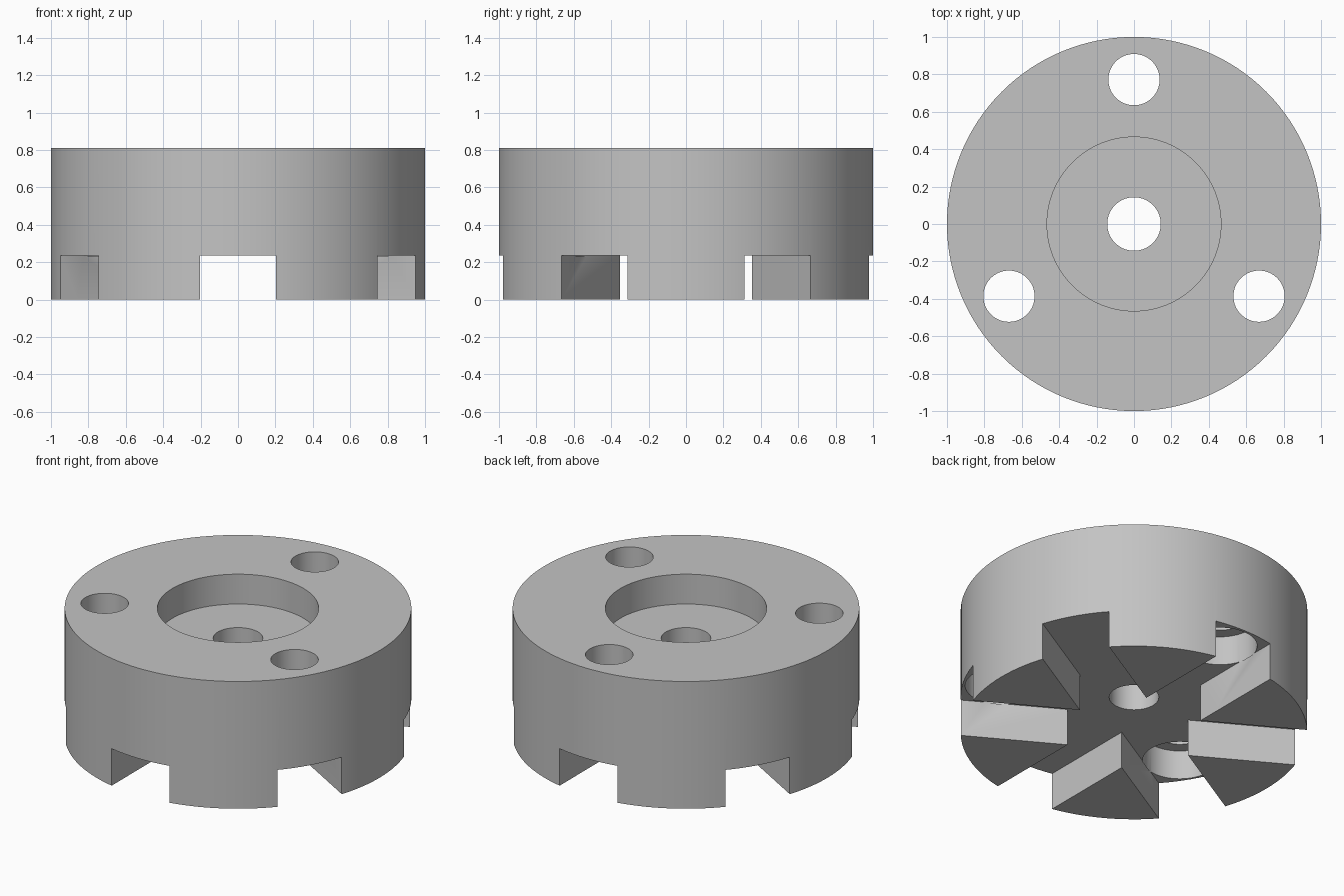
import bpy
import bmesh
from math import radians, sin, cos, pi
from mathutils import Matrix, Vector

default = bpy.data.objects.get("Cube")
if default:
    bpy.data.objects.remove(default, do_unlink=True)

HEIGHT, SLOT_TOP, SLOT_HALF = 0.81, 0.235, 0.204
RECESS_FLOOR, POCKET_TOP = 0.62, 0.42
HOLE_RING = 0.772

steel = bpy.data.materials.new("plain_grey")
steel.use_nodes = True
grey = (0.55, 0.55, 0.55, 1)
steel.diffuse_color = grey
steel.node_tree.nodes["Principled BSDF"].inputs["Base Color"].default_value = grey


def make_object(name, bm):
    bmesh.ops.recalc_face_normals(bm, faces=bm.faces)
    mesh = bpy.data.meshes.new(name)
    bm.to_mesh(mesh)
    bm.free()
    mesh.materials.append(steel)
    obj = bpy.data.objects.new(name, mesh)
    bpy.context.collection.objects.link(obj)
    return obj


def add_cylinder(bm, radius, low, high, centre=(0, 0), segments=64):
    place = Matrix.Translation((centre[0], centre[1], (low + high) / 2))
    bmesh.ops.create_cone(bm, cap_ends=True, segments=segments, radius1=radius,
                          radius2=radius, depth=high - low, matrix=place)


def cylinders(name, radius, low, high, centres):
    bm = bmesh.new()
    for centre in centres:
        add_cylinder(bm, radius, low, high, centre)
    return make_object(name, bm)


def cut(target, cutter):
    cutter.hide_render = True
    mod = target.modifiers.new(cutter.name, 'BOOLEAN')
    mod.operation = 'DIFFERENCE'
    mod.solver = 'EXACT'
    mod.object = cutter
    bpy.context.view_layer.objects.active = target
    bpy.ops.object.modifier_apply(modifier=mod.name)
    bpy.data.objects.remove(cutter, do_unlink=True)


# Round body with a stepped centre bore, lathed from its half section
profile = [(0.143, 0), (1, 0), (1, HEIGHT), (0.465, HEIGHT),
           (0.465, RECESS_FLOOR), (0.143, RECESS_FLOOR)]
bm = bmesh.new()
STEPS = 128
rings = [[bm.verts.new((r * cos(2 * pi * i / STEPS), r * sin(2 * pi * i / STEPS), z))
          for r, z in profile] for i in range(STEPS)]
for i in range(STEPS):
    a, b = rings[i], rings[(i + 1) % STEPS]
    for j in range(len(profile)):
        k = (j + 1) % len(profile)
        bm.faces.new((a[j], b[j], b[k], a[k]))
body = make_object("coupling_body", bm)

# Six radial slots as one star-shaped prism, leaving six wedge teeth
bm = bmesh.new()
outline = []
for k in range(6):
    inner = radians(60 * k)
    apex = SLOT_HALF / sin(radians(30))
    outline.append(bm.verts.new((apex * cos(inner), apex * sin(inner), -0.1)))
    turn = Matrix.Rotation(radians(60 * k + 30), 3, 'Z')
    for side in (-SLOT_HALF, SLOT_HALF):
        outline.append(bm.verts.new(turn @ Vector((1.2, side, -0.1))))
base = bm.faces.new(outline)
top = bmesh.ops.extrude_face_region(bm, geom=[base])
top_verts = [v for v in top["geom"] if isinstance(v, bmesh.types.BMVert)]
bmesh.ops.translate(bm, verts=top_verts, vec=(0, 0, SLOT_TOP + 0.1))
cut(body, make_object("slot_cutter", bm))

# Three bolt holes with wider pockets opening into the slots
centres = [(HOLE_RING * cos(radians(a)), HOLE_RING * sin(radians(a)))
           for a in (90, 210, 330)]
cut(body, cylinders("pocket_cutter", 0.214, SLOT_TOP - 0.004, POCKET_TOP, centres))
cut(body, cylinders("bolt_hole_cutter", 0.137, SLOT_TOP + 0.1, HEIGHT + 0.1, centres))

# Smooth round walls, sharp rims
bpy.ops.object.select_all(action='DESELECT')
body.select_set(True)
bpy.context.view_layer.objects.active = body
bpy.ops.object.shade_smooth_by_angle(angle=radians(30))
